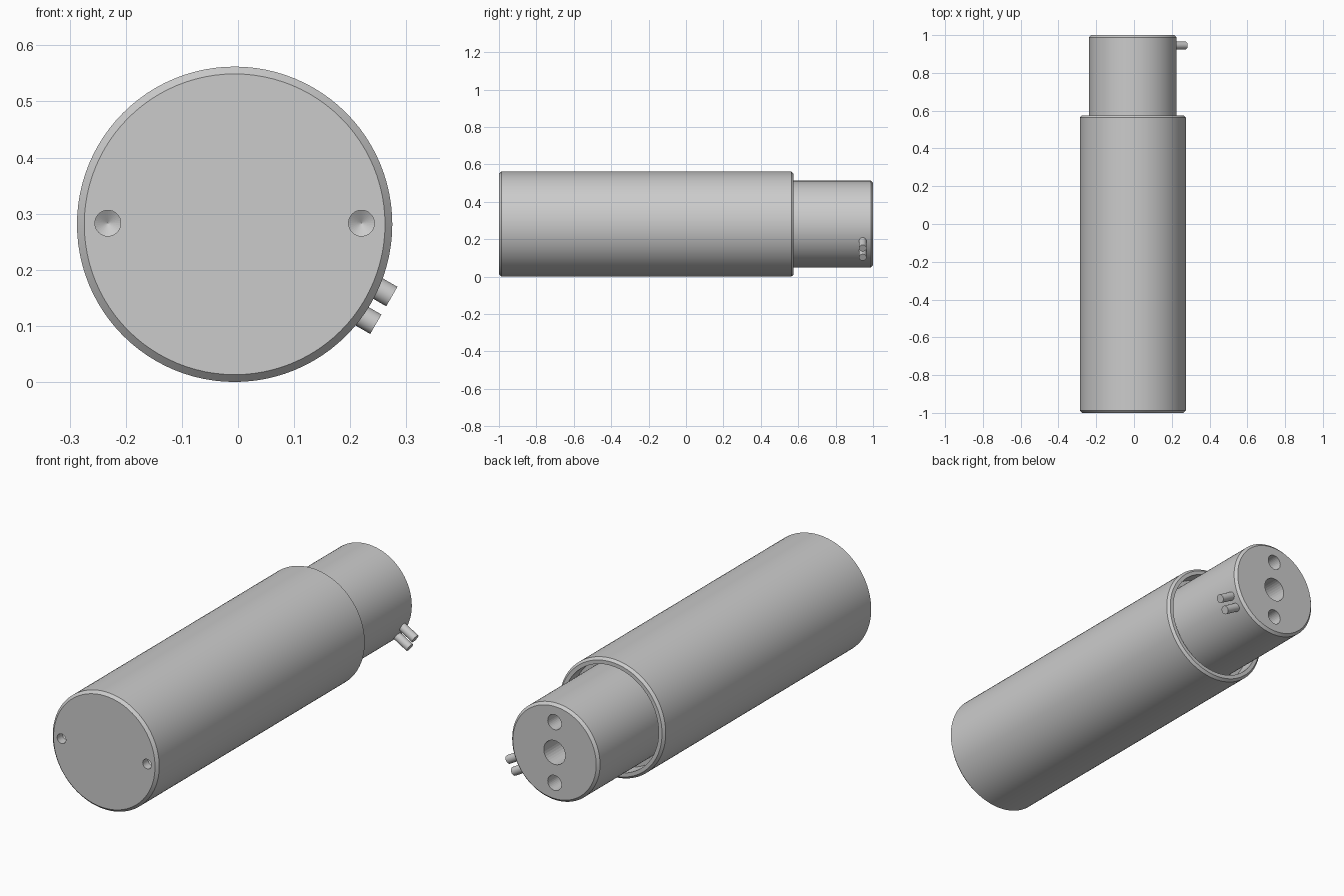
import bpy, bmesh, math
from mathutils import Matrix, Vector

if "Cube" in bpy.data.objects:
    bpy.data.objects.remove(bpy.data.objects["Cube"])

CX, CZ = -0.006, 0.281  # shared axis of the cylinder


def lathe(name, profile, matrix, steps=96):
    """Revolve (radius, height) points about local z, then place with matrix."""
    bm = bmesh.new()
    vs = [bm.verts.new((r, 0, h)) for r, h in profile]
    es = [bm.edges.new(p) for p in zip(vs, vs[1:])]
    bmesh.ops.spin(bm, geom=vs + es, cent=(0, 0, 0), axis=(0, 0, 1),
                   angle=2 * math.pi, steps=steps)
    bmesh.ops.remove_doubles(bm, verts=bm.verts, dist=1e-5)
    bmesh.ops.transform(bm, matrix=matrix, verts=bm.verts)
    bmesh.ops.recalc_face_normals(bm, faces=bm.faces)
    me = bpy.data.meshes.new(name)
    bm.to_mesh(me)
    bm.free()
    ob = bpy.data.objects.new(name, me)
    bpy.context.collection.objects.link(ob)
    return ob


def along(direction, origin):
    q = Vector(direction).to_track_quat('Z', 'Y')
    return Matrix.Translation(origin) @ q.to_matrix().to_4x4()


def drill(target, name, x, y, z, r, depth, inward):
    """Cut a drilled hole with a conical tip, going inward (+1 / -1) along y."""
    cut = lathe(name, [(0, -0.05), (r, -0.05), (r, depth), (0, depth + 0.6 * r)],
                along((0, inward, 0), (x, y, z)), 32)
    cut.hide_render = True
    cut.hide_viewport = True
    mod = target.modifiers.new(name, 'BOOLEAN')
    mod.operation = 'DIFFERENCE'
    mod.solver = 'EXACT'
    mod.object = cut


def smooth(ob):
    bpy.ops.object.select_all(action='DESELECT')
    ob.select_set(True)
    bpy.context.view_layer.objects.active = ob
    bpy.ops.object.shade_smooth_by_angle(angle=math.radians(30))


axis = along((0, 1, 0), (CX, 0, CZ))

# Outer sleeve with chamfered ends and a recess around the rod
body = lathe("outer_sleeve", [
    (0, -1), (0.268, -1), (0.281, -0.987), (0.281, 0.563), (0.27, 0.575),
    (0.252, 0.575), (0.252, 0.5), (0, 0.5)], axis)

# Inner rod with chamfered end
rod = lathe("inner_rod", [
    (0, 0.495), (0.232, 0.495), (0.232, 0.988), (0.22, 1), (0, 1)], axis)

# Two small pits in the front face
for i, s in enumerate((-1, 1)):
    drill(body, f"front_pit_cutter_{i}", CX + s * 0.226, -1, CZ + 0.002, 0.023, 0.04, 1)

# Centre hole and two smaller holes in the back face
for i, (dz, r, d) in enumerate(((0, 0.057, 0.15), (0.145, 0.036, 0.1), (-0.145, 0.036, 0.1))):
    drill(rod, f"back_hole_cutter_{i}", CX, 1, CZ + dz, r, d, -1)

# Pair of pins sticking out of the rod's lower right side
a = math.radians(-30)
out = Vector((math.cos(a), 0, math.sin(a)))
side = Vector((-math.sin(a), 0, math.cos(a)))
pins = []
for i, s in enumerate((-1, 1)):
    base = Vector((CX, 0.945, CZ)) + out * 0.215 + side * s * 0.0285
    pins.append(lathe(f"side_pin_{i}", [(0, 0), (0.02, 0), (0.02, 0.092), (0, 0.092)],
                      along(out, base), 32))

for ob in (body, rod, *pins):
    smooth(ob)
